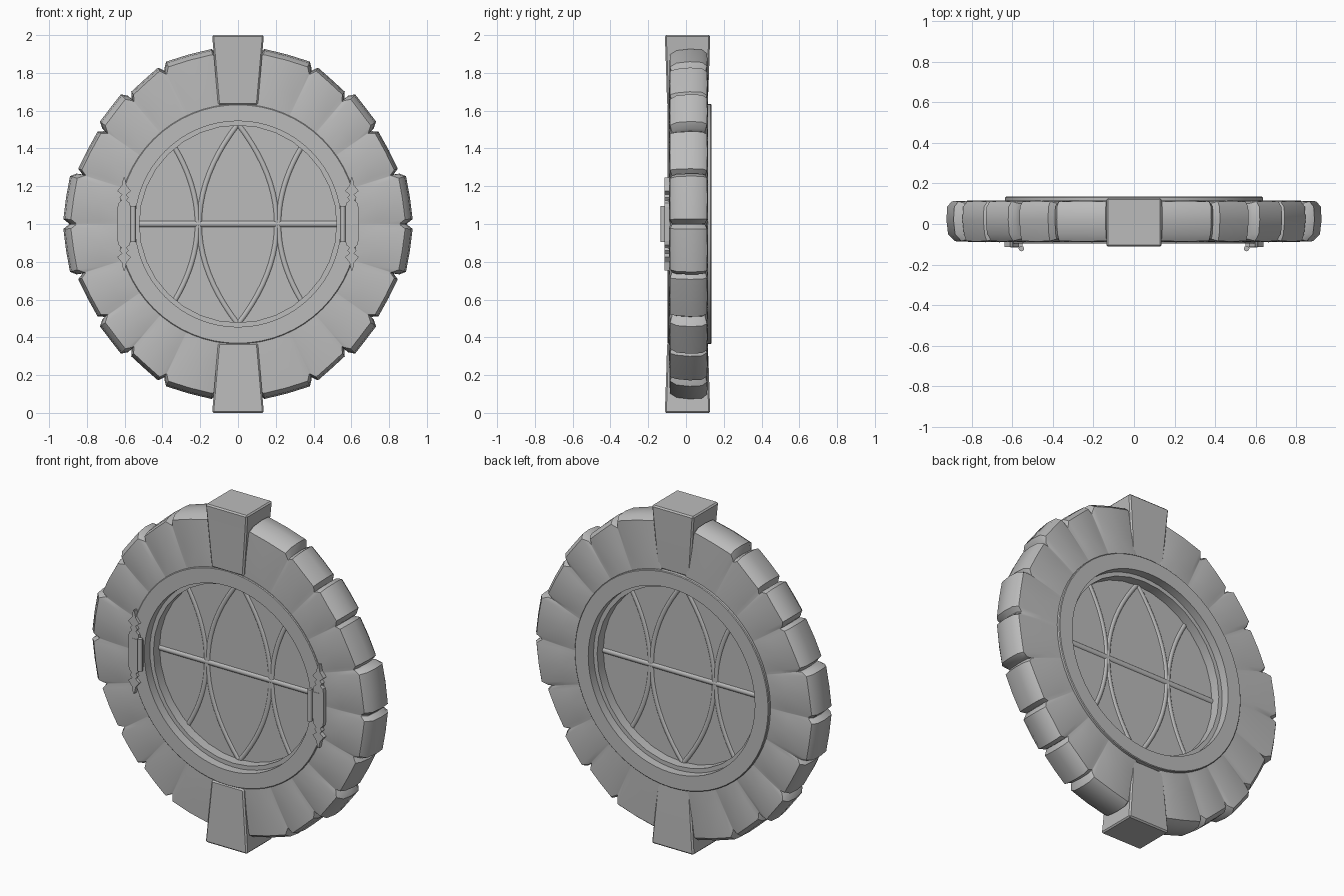
import bpy, bmesh
from math import sin, cos, radians, pi

cube = bpy.data.objects.get("Cube")
if cube:
    bpy.data.objects.remove(cube)

stone = bpy.data.materials.new("plain grey")
stone.use_nodes = True
GREY = (0.5, 0.5, 0.5, 1)
stone.diffuse_color = GREY
stone.node_tree.nodes["Principled BSDF"].inputs["Base Color"].default_value = GREY
CZ = 1.0  # height of the window centre


def make(name, verts, faces, angle=None, bevel=0):
    mesh = bpy.data.meshes.new(name)
    mesh.from_pydata(verts, [], faces)
    bm = bmesh.new()
    bm.from_mesh(mesh)
    bmesh.ops.recalc_face_normals(bm, faces=bm.faces)
    if bevel:
        bmesh.ops.bevel(bm, geom=bm.edges[:], offset=bevel, segments=1, affect='EDGES')
    bm.to_mesh(mesh)
    bm.free()
    mesh.materials.append(stone)
    ob = bpy.data.objects.new(name, mesh)
    bpy.context.collection.objects.link(ob)
    if angle:
        bpy.ops.object.select_all(action='DESELECT')
        ob.select_set(True)
        bpy.context.view_layer.objects.active = ob
        bpy.ops.object.shade_smooth_by_angle(angle=radians(angle))
    return ob


def sweep(sections, closed):
    """Join equal closed cross-sections into a skin."""
    n, m = len(sections[0]), len(sections)
    verts = [p for s in sections for p in s]
    faces = []
    for i in range(m if closed else m - 1):
        j = (i + 1) % m
        for k in range(n):
            l = (k + 1) % n
            faces.append((i * n + k, i * n + l, j * n + l, j * n + k))
    if not closed:
        faces += [tuple(range(n)), tuple(range((m - 1) * n, m * n))]
    return verts, faces


def polar(r, a, y, sx=1):
    return (sx * r * cos(a), y, CZ + r * sin(a))


def ring(name, inner, outer, front, back, steps, bevel=0.0):
    prof = [(inner, front), (outer - bevel, front), (outer, front + bevel),
            (outer, back - bevel), (outer - bevel, back), (inner, back)]
    secs = [[polar(r, 2 * pi * i / steps, y) for r, y in prof] for i in range(steps)]
    make(name, *sweep(secs, True), angle=30)


# Stone surround: start angle, end angle, start radius, end radius, front chamfer
blocks = [(0, 17.5, .925, .925, .04), (17.5, 35, .895, .89, .02),
          (35, 49.5, .91, .925, .035), (49.5, 64.5, .90, .93, .02),
          (64.5, 83, .94, .937, .03)]
mirrored = [(-b, -a, r1, r0, c) for a, b, r0, r1, c in reversed(blocks)]


def stone_section(deg, r, chamfer, pinch, sx):
    prof = [(.622, -.088), (.74, -.09 + pinch * .5), (r - chamfer, -.086 + pinch),
            (r - .008, -.05), (r, .02), (r - .004, .085),
            (r - .025, .113 - pinch), (.74, .117 - pinch * .5), (.622, .117)]
    return [polar(q, radians(deg), y, sx) for q, y in prof]


for sx, side in ((1, "left"), (-1, "right")):
    secs = []
    for a, b, r0, r1, c in mirrored + blocks:
        mid = (r0 + r1) / 2
        secs += [stone_section(a + .15, r0 - .03, c, .012, sx),
                 stone_section(a + 1.6, r0, c, .002, sx),
                 stone_section((a + b) / 2, mid - .004, c, 0, sx),
                 stone_section(b - 1.6, r1, c, .002, sx),
                 stone_section(b - .15, r1 - .03, c, .012, sx)]
    make("stone_surround_" + side, *sweep(secs, False), angle=38)

# Tapered keystones
for sz, name in ((1, "top_keystone"), (-1, "bottom_keystone")):
    levels = [(.63, .105, -.10, .115), (.80, .12, -.105, .122), (1.0, .137, -.112, .128)]
    secs = [[(-w, f, CZ + sz * h), (w, f, CZ + sz * h),
             (w, b, CZ + sz * h), (-w, b, CZ + sz * h)] for h, w, f, b in levels]
    make(name, *sweep(secs, False), angle=25, bevel=.008)

# Round frame, inner sash and pane
ring("window_frame", .545, .635, -.097, .135, 64, .004)
ring("window_sash", .522, .55, -.045, .085, 32)
pane = [[polar(.53, 2 * pi * i / 32, y) for i in range(32)] for y in (.012, .028)]
make("window_pane", *sweep(pane, False))


# Glazing bars
def bar(name, points, radius):
    curve = bpy.data.curves.new(name, 'CURVE')
    curve.dimensions = '3D'
    curve.bevel_depth = radius
    curve.bevel_resolution = 2
    curve.use_fill_caps = True
    spline = curve.splines.new('POLY')
    spline.points.add(len(points) - 1)
    for p, co in zip(spline.points, points):
        p.co = (*co, 1)
    curve.materials.append(stone)
    ob = bpy.data.objects.new(name, curve)
    bpy.context.collection.objects.link(ob)


def bowed(x_end, x_mid, half):
    steps = 20
    pts = []
    for i in range(steps + 1):
        t = 2 * i / steps - 1
        pts.append((x_mid + (x_end - x_mid) * t * t, .02, CZ + half * t))
    return pts


bar("horizontal_glazing_bar", [(-.535, .02, CZ), (.535, .02, CZ)], .018)
for sx, side in ((1, "left"), (-1, "right")):
    bar("centre_arch_bar_" + side, bowed(0, sx * .205, .53), .016)
    bar("side_arch_bar_" + side, bowed(sx * .335, sx * .215, .405), .016)

# Hinges: spear-ended plate with a vertical pin
half = [(.034, .09), (.03, .11), (.014, .125), (.024, .14), (.012, .155),
        (.036, .175), (.012, .205), (.004, .245)]
upper = half + [(-x, z) for x, z in reversed(half)]
outline = upper + [(-x, -z) for x, z in upper]
for sx, side in ((1, "left"), (-1, "right")):
    plate = [[(sx * .603 + x, y, CZ + z) for x, z in outline] for y in (-.113, -.085)]
    make("hinge_plate_" + side, *sweep(plate, False))
    bar("hinge_pin_" + side, [(sx * .555, -.121, CZ - .095), (sx * .555, -.121, CZ + .095)], .014)
    leaf = [[(sx * x, y, CZ + z) for x, z in ((.55, -.08), (.61, -.08), (.61, .08), (.55, .08))]
            for y in (-.115, -.09)]
    make("hinge_leaf_" + side, *sweep(leaf, False))
